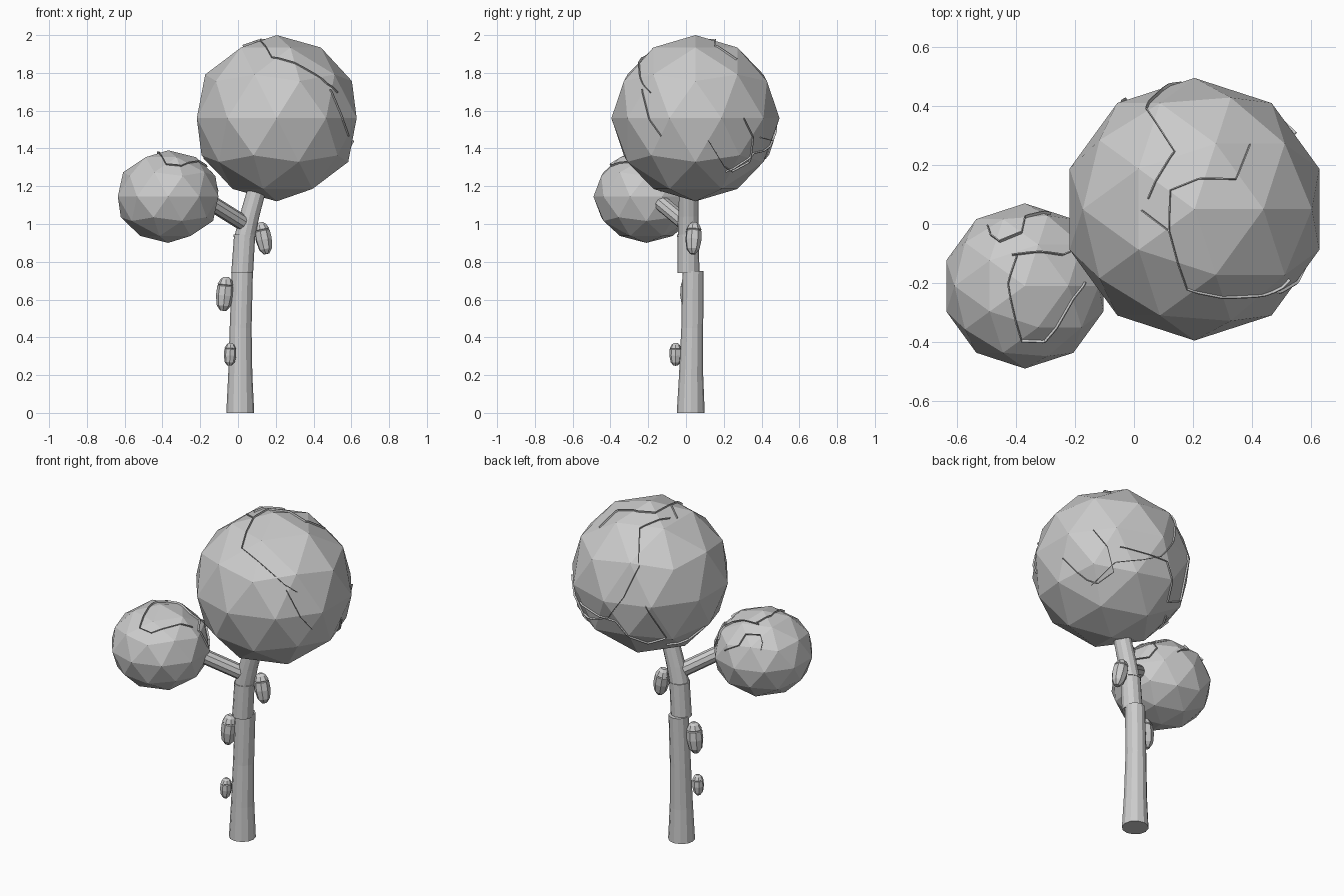
import bpy, bmesh, math
from mathutils import Vector
from mathutils.bvhtree import BVHTree

cube = bpy.data.objects.get("Cube")
if cube:
    bpy.data.objects.remove(cube)

# Single grey material
grey = bpy.data.materials.new("plain grey")
grey.use_nodes = True
grey.diffuse_color = (0.6, 0.6, 0.6, 1)
bsdf = next(n for n in grey.node_tree.nodes if n.type == 'BSDF_PRINCIPLED')
bsdf.inputs["Base Color"].default_value = grey.diffuse_color


def finish(name, bm):
    mesh = bpy.data.meshes.new(name)
    bm.to_mesh(mesh)
    bm.free()
    mesh.materials.append(grey)
    obj = bpy.data.objects.new(name, mesh)
    bpy.context.collection.objects.link(obj)
    return obj


def tube(name, rings, axis=(0, 0, 1), sides=12):
    """Loft rings of (centre, radius), all square to one axis."""
    bm = bmesh.new()
    turn = Vector(axis).to_track_quat('Z', 'Y')
    loops = []
    for centre, radius in rings:
        loop = []
        for i in range(sides):
            a = math.tau * i / sides
            offset = turn @ Vector((math.cos(a), math.sin(a), 0))
            loop.append(bm.verts.new(Vector(centre) + offset * radius))
        loops.append(loop)
    for low, high in zip(loops, loops[1:]):
        for i in range(sides):
            j = (i + 1) % sides
            bm.faces.new((low[i], low[j], high[j], high[i]))
    bm.faces.new(loops[0][::-1])
    bm.faces.new(loops[-1])
    return finish(name, bm)


def ball(name, centre, size):
    """Faceted foliage ball; returns what the vines need to cling to it."""
    bm = bmesh.new()
    bmesh.ops.create_icosphere(bm, subdivisions=2, radius=1)
    bmesh.ops.scale(bm, vec=size, verts=bm.verts)
    bmesh.ops.translate(bm, vec=centre, verts=bm.verts)
    tree = BVHTree.FromBMesh(bm)
    finish(name, bm)
    return Vector(centre), Vector(size), tree


def vine(name, host, side, path, steps=8, height=0.01):
    """Thin raised fin along a path drawn on the ball as seen from one side."""
    centre, size, tree = host
    turn = Vector(side).to_track_quat('Z', 'Y')
    points = []
    for u, v in path:
        depth = math.sqrt(max(0, 1 - u * u - v * v))
        points.append(turn @ Vector((u, v, depth)))
    bm = bmesh.new()
    last = None
    for k in range((len(points) - 1) * steps + 1):
        i = min(k // steps, len(points) - 2)
        d = points[i].lerp(points[i + 1], k / steps - i)
        ray = (d * size).normalized()
        hit = tree.ray_cast(centre, ray)[0]
        if hit is None:
            continue
        pair = [bm.verts.new(hit - ray * height), bm.verts.new(hit + ray * height)]
        if last:
            bm.faces.new((last[0], pair[0], pair[1], last[1]))
        last = pair
    obj = finish(name, bm)
    solid = obj.modifiers.new("thickness", 'SOLIDIFY')
    solid.thickness = 0.004
    solid.offset = 0


def pod(name, centre, radius, half, axis):
    """Small faceted pod with a pinched collar near its top."""
    up = Vector(axis).normalized()
    profile = [(-1, .35), (-.7, .8), (-.1, 1), (.45, .95),
               (.5, .85), (.55, .93), (.85, .65), (1, .3)]
    rings = [(Vector(centre) + up * half * t, radius * r) for t, r in profile]
    tube(name, rings, axis, 8)


# Trunk in three stepped lengths
tube("lower_trunk", [((.012, .025, 0), .074), ((.012, .027, .2), .064),
                     ((.014, .033, .45), .058), ((.023, .037, .75), .056)])
tube("middle_trunk", [((.022, .013, .74), .058), ((.035, .012, .94), .056)])
tube("trunk_band", [((.035, .012, .932), .059), ((.036, .012, .944), .059)])
tube("upper_trunk", [((.035, .012, .93), .055), ((.06, .012, 1.04), .053),
                     ((.11, .015, 1.22), .05)])

# Side branch
start, end = Vector((.02, -.01, 1.01)), Vector((-.22, -.19, 1.16))
tube("branch", [(start, .042), (end, .042)], end - start, 10)

# Foliage balls
big = ball("large_foliage", (.205, .05, 1.56), (.445, .445, .44))
small = ball("small_foliage", (-.37, -.21, 1.145), (.28, .28, .245))

# Vines over the foliage
top, left = (0, -.01, 1), (1, 0, 0)
back_left, under_right = (1, 1, .5), (-1, 1, -.7)
vine("crown_vine", big, top,
     [(-.42, 0), (-.2, -.16), (-.06, -.63), (.62, -.65), (.76, -.56)])
vine("crown_vine_back", big, top,
     [(.44, .52), (.33, .25), (.03, .25), (-.19, .16), (-.2, -.16)])
vine("left_vine_front", big, left,
     [(-.66, .36), (-.57, -.02), (-.42, -.22)])
vine("left_vine_low", big, left,
     [(.16, -.28), (.36, -.61), (.45, -.66), (.66, -.55), (.71, -.25), (.6, 0)])
vine("back_vine", big, back_left,
     [(.32, .94), (.44, .75), (.82, .37), (.86, -.08), (.7, -.46),
      (.48, -.61), (.13, -.71), (-.19, -.87)])
vine("right_vine", big, under_right,
     [(-.23, .44), (.05, -.06), (-.16, -.25), (-.58, .09), (-.95, -.13)])
vine("right_vine_low", big, under_right,
     [(.09, -.32), (.4, -.37), (.57, -.14)])
vine("small_vine_top", small, top,
     [(-.46, .75), (-.43, .65), (-.32, .57), (-.04, .68), (0, .86), (.32, .9)])
vine("small_vine_front", small, top,
     [(-.1, .39), (-.21, .04), (-.04, -.68), (.25, -.68), (.6, -.15), (.75, .05)])
vine("small_vine_loop", small, back_left,
     [(-.12, .35), (0, .06), (-.16, -.2), (-.47, -.18), (-.47, .29),
      (-.12, .35), (-.06, .53), (.39, .8)])

# Pods on the trunk
pod("low_pod", (-.042, -.055, .31), .033, .06, (.05, 0, 1))
pod("middle_pod", (-.07, .015, .63), .046, .09, (.1, 0, 1))
pod("high_pod", (.135, .04, .925), .044, .085, (-.2, .05, 1))
